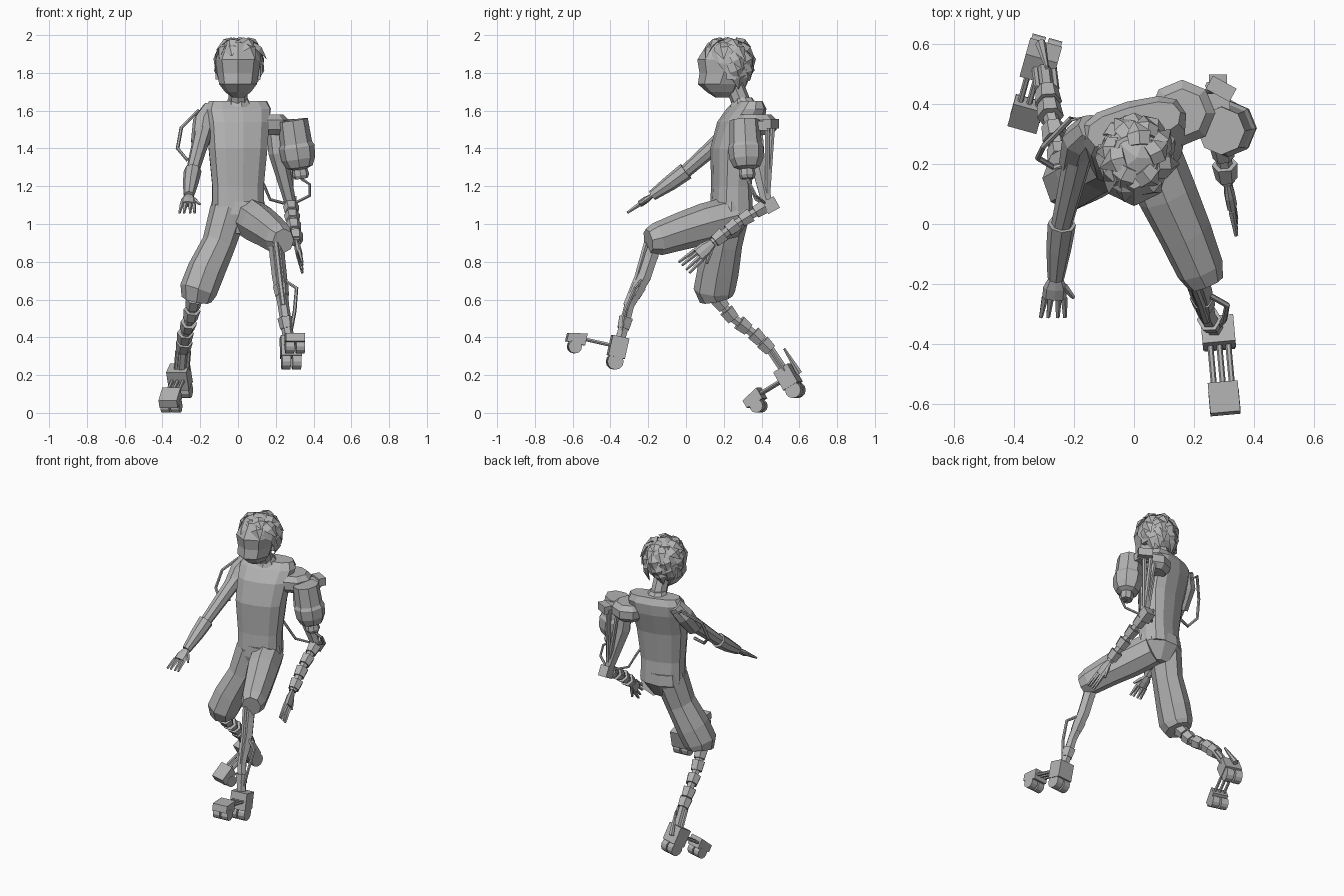
import bpy, bmesh, math, random
from mathutils import Vector, Matrix

random.seed(4)
cube = bpy.data.objects.get("Cube")
if cube:
    bpy.data.objects.remove(cube, do_unlink=True)

GREY = (.45, .45, .45, 1)
grey_material = bpy.data.materials.new("plain_grey")
grey_material.use_nodes = True
grey_material.diffuse_color = GREY
grey_material.node_tree.nodes["Principled BSDF"].inputs["Base Color"].default_value = GREY
X, Y, Z = Matrix.Identity(3)


def finish(name, bm):
    bmesh.ops.recalc_face_normals(bm, faces=bm.faces)
    mesh = bpy.data.meshes.new(name)
    bm.to_mesh(mesh)
    bm.free()
    mesh.materials.append(grey_material)
    part = bpy.data.objects.new(name, mesh)
    bpy.context.collection.objects.link(part)
    return part


def per_ring(value, count):
    return value if isinstance(value, list) else [value] * count


def limb(name, path, radius, sides=8, depth=1, across=X, axis=None, boxy=1):
    """Loft of rings along a path; depth scales the radius at right angles to across."""
    bm = bmesh.new()
    centers = [Vector(point) for point in path]
    count = len(centers)
    rings = []
    for i, (center, r, d) in enumerate(zip(centers, per_ring(radius, count), per_ring(depth, count))):
        tangent = axis or (centers[min(i + 1, count - 1)] - centers[max(i - 1, 0)]).normalized()
        guide = across if abs(across.dot(tangent)) < .95 else Y
        u = (guide - tangent * guide.dot(tangent)).normalized()
        v = tangent.cross(u)
        ring = []
        for k in range(sides):
            angle = math.tau * k / sides
            cu, sv = (math.copysign(abs(f) ** boxy, f) for f in (math.cos(angle), math.sin(angle)))
            ring.append(bm.verts.new(center + u * cu * r + v * sv * r * d))
        rings.append(ring)
    for low, high in zip(rings, rings[1:]):
        for k in range(sides):
            bm.faces.new((low[k - 1], low[k], high[k], high[k - 1]))
    bm.faces.new(rings[0])
    bm.faces.new(rings[-1])
    return finish(name, bm)


def pipe(name, path, radius=.01, sides=6):
    return limb(name, path, radius, sides)


def box(name, center, size, turn=Matrix()):
    bm = bmesh.new()
    matrix = Matrix.Translation(center) @ turn @ Matrix.Diagonal((*size, 1))
    bmesh.ops.create_cube(bm, size=1, matrix=matrix)
    return finish(name, bm)


def collars(name, path, count, radius):
    """Evenly spaced hexagonal sleeves around a jointed shaft."""
    points = [Vector(point) for point in path]
    spans = len(points) - 1
    for i in range(count):
        span, along = divmod((i + .5) * spans / count, 1)
        start, end = points[int(span)], points[int(span) + 1]
        middle, half = start.lerp(end, along), (end - start).normalized() * .03
        pipe(name, [middle - half, middle + half], [radius, radius * .85])


def hand(name, wrist, tips, across, width):
    wrist, tips, across = Vector(wrist), Vector(tips), Vector(across).normalized()
    knuckles = wrist.lerp(tips, .5)
    limb(name + "_palm", [wrist, wrist.lerp(tips, .25), knuckles],
         [width * .3, width * .5, width * .5], depth=.45, across=across)
    for spread in (-.5, -.2, .2, .5):
        offset = across * width * spread
        pipe(name + "_finger", [knuckles + offset * .8, tips + offset], [.012, .007], 5)
    thumb_root = wrist.lerp(tips, .2) + across * width * .35
    pipe(name + "_thumb", [thumb_root, knuckles + across * width * .8], [.013, .007], 5)


# Torso, shoulders and neck
twist = Vector((1, .27, 0)).normalized()
limb("torso", [(0, .24, 1.05), (0, .24, 1.2), (0, .25, 1.4), (0, .29, 1.54), (0, .32, 1.61), (0, .33, 1.65)],
     [.14, .14, .16, .17, .18, .16], 12, [.78, .7, .7, .67, .5, .37], twist, Z, .75)
limb("neckline", [(0, .31, 1.62), (0, .3, 1.67)], [.08, .05], across=twist, axis=Z)
limb("neck", [(0, .31, 1.6), (0, .25, 1.75)], .05)

# Head and ears
limb("head", [(0, .19, 1.67), (0, .19, 1.7), (0, .18, 1.74), (0, .2, 1.8), (0, .2, 1.87), (0, .21, 1.96)],
     [.03, .07, .1, .11, .12, .08], depth=1.17, axis=Z)
for side in (-1, 1):
    box("ear", (side * .105, .24, 1.8), (.03, .05, .07))

# Hair cap with layered pointed locks
SCALP_CENTER, SCALP_SIZE = Vector((.01, .22, 1.85)), Vector((.12, .13, .14))


def on_scalp(turn, lift, scale):
    direction = (math.cos(lift) * math.cos(turn), math.cos(lift) * math.sin(turn), math.sin(lift))
    return SCALP_CENTER + Vector(a * b * scale for a, b in zip(direction, SCALP_SIZE))


bm = bmesh.new()
bmesh.ops.create_icosphere(bm, subdivisions=2, radius=1,
                           matrix=Matrix.Translation(SCALP_CENTER) @ Matrix.Diagonal((*SCALP_SIZE, 1)))
bmesh.ops.bisect_plane(bm, geom=bm.verts[:] + bm.edges[:] + bm.faces[:], clear_outer=True,
                       plane_co=SCALP_CENTER - Y * .05, plane_no=-Y - Z * .8)
finish("hair_cap", bm)

for lift, count in ((1.2, 5), (.85, 8), (.45, 9), (.05, 9), (-.2, 8)):
    for i in range(count):
        turn = math.tau * (i + random.random() / 2) / count
        if lift < .6 and math.sin(turn) < lift * -.8 - .1:
            continue
        root, middle = on_scalp(turn, lift, .95), on_scalp(turn + .15, lift - .3, 1.05)
        tip = on_scalp(turn + .3, lift - random.uniform(.6, .8), random.uniform(1.08, 1.22))
        limb("hair_lock", [root, middle, tip], [.035, .04, .002], 4, .4,
             Vector((-math.sin(turn), math.cos(turn), 0)))

# Trousers
limb("trouser_seat", [(0, .24, 1.12), (0, .24, 1.05), (0, .22, .95)], [.14, .15, .09], 10, .8, axis=Z)
limb("left_trouser_leg", [(.05, .25, 1.04), (.11, .1, 1), (.17, -.03, .96), (.22, -.15, .92), (.24, -.2, .91)],
     [.1, .1, .09, .08, .06], depth=1.1)
limb("right_trouser_leg", [(-.05, .23, 1.07), (-.1, .2, .9), (-.17, .17, .75), (-.21, .15, .65), (-.22, .16, .6)],
     [.1, .09, .1, .1, .08], depth=1.1)

# Right arm with glove and shoulder tube
right_elbow, right_wrist = (-.24, 0, 1.28), (-.26, -.18, 1.15)
limb("right_sleeve", [(-.14, .32, 1.61), (-.18, .28, 1.54), (-.2, .2, 1.43)], [.05, .06, .05])
limb("right_upper_arm", [(-.18, .25, 1.5), right_elbow], [.05, .035])
limb("right_glove_cuff", [right_elbow, (-.25, -.08, 1.22), right_wrist], [.047, .042, .028])
hand("right_hand", right_wrist, (-.27, -.31, 1.06), X, .08)
pipe("right_shoulder_tube", [(-.16, .35, 1.56), (-.21, .35, 1.6), (-.3, .26, 1.51), (-.32, .22, 1.4),
                             (-.27, .19, 1.34), (-.2, .2, 1.36)])

# Left shoulder disc, bracket and booster pod
limb("left_shoulder_disc", [(.16, .37, z) for z in (1.47, 1.5, 1.55, 1.58)], [.08, .11, .11, .08], axis=Z)
box("pod_bracket", (.25, .4, 1.52), (.14, .07, .05))
box("rod_mount", (.29, .45, 1.53), (.09, .05, .05), Matrix.Rotation(-.5, 4, "Z"))
pod_top, pod_nozzle = Vector((.29, .31, 1.55)), Vector((.335, .325, 1.24))
limb("booster_pod", [pod_top.lerp(pod_nozzle, t) for t in (0, .4, .46, .66, .8, .84, .94, 1)],
     [.08, .085, .095, .09, .07, .04, .045, .035])

# Left mechanical arm and its hoses
left_elbow, left_wrist = Vector((.28, .43, 1.1)), Vector((.31, .14, .9))
pipe("pod_hose", [pod_nozzle, (.38, .34, 1.21), (.38, .37, 1.15), left_elbow], .008)
pipe("back_hose", [(.1, .31, 1.28), (.14, .34, 1.2), (.17, .37, 1.13), left_elbow], .008)
limb("left_upper_arm", [(.19, .37, 1.51), (.21, .37, 1.38), left_elbow], [.04, .05, .03], 6)
for top in ((.2, .44, 1.53), (.25, .46, 1.53), (.28, .43, 1.53)):
    pipe("left_arm_rod", [top, left_elbow.lerp(top, .05)], .014)
box("left_elbow", left_elbow + Y * .02, (.06, .07, .07), Matrix.Rotation(.5, 4, "X"))
forearm = [left_elbow, (.29, .28, 1.01), left_wrist]
pipe("left_forearm", forearm, .026)
collars("left_forearm_sleeve", forearm, 4, .043)
hand("left_hand", left_wrist, (.34, -.01, .77), Y - Z, .08)

# Mechanical shins
right_shin = [(-.23, .16, .61), (-.25, .24, .51), (-.28, .37, .41), (-.29, .45, .33), (-.3, .53, .21)]
pipe("right_shin", right_shin, .026)
collars("right_shin_sleeve", right_shin[:-1], 5, .045)
for side in (-1, 1):
    offset = X * side * .03
    pipe("right_shin_strut", [Vector(point) + offset for point in right_shin[-2:]], .012)
pipe("right_heel_spike", [(-.29, .52, .34), (-.31, .6, .21)], [.007, .018])
left_shin = [(.2, -.16, .9), (.22, -.22, .72), (.24, -.3, .57), (.27, -.35, .38)]
pipe("left_shin", left_shin, [.04, .04, .03, .03])
collars("left_shin_sleeve", left_shin, 3, .042)
pipe("left_shin_piston", [Vector(point) - Y * gap for point, gap in zip(left_shin, (.05, .04, .02))], .015)
pipe("left_shin_hose", [left_shin[1], (.31, -.27, .66), (.3, -.32, .54), left_shin[-1]])


# Wheeled feet: heel block, sloped toe block, three rods and paired wheels
def foot(name, heel, toe):
    heel, toe = Vector(heel), Vector(toe)
    forward = (toe - heel).normalized()
    side = forward.cross(Z).normalized()
    up = side.cross(forward)
    turn = Matrix((side, forward, up)).transposed().to_4x4()
    box(name + "_heel_block", heel, (.11, .09, .11), turn)
    toe_block = box(name + "_toe_block", toe, (.1, .1, .065), turn)
    for vert in toe_block.data.vertices:
        offset = vert.co - toe
        if offset.dot(forward) > 0 and offset.dot(up) > 0:
            vert.co -= up * .02
    for step in (-1, 0, 1):
        shift = side * step * .03
        pipe(name + "_rod", [heel + shift, toe + shift])
    for center, drop, radius in ((heel, .08, .043), (toe, .05, .036)):
        for step in (-1, 1):
            hub = center - up * drop + side * step * .028
            pipe(name + "_wheel", [hub - side * .023, hub + side * .023], radius, 12)


foot("right_foot", (-.31, .54, .19), (-.36, .36, .08))
foot("left_foot", (.28, -.36, .35), (.3, -.58, .4))
